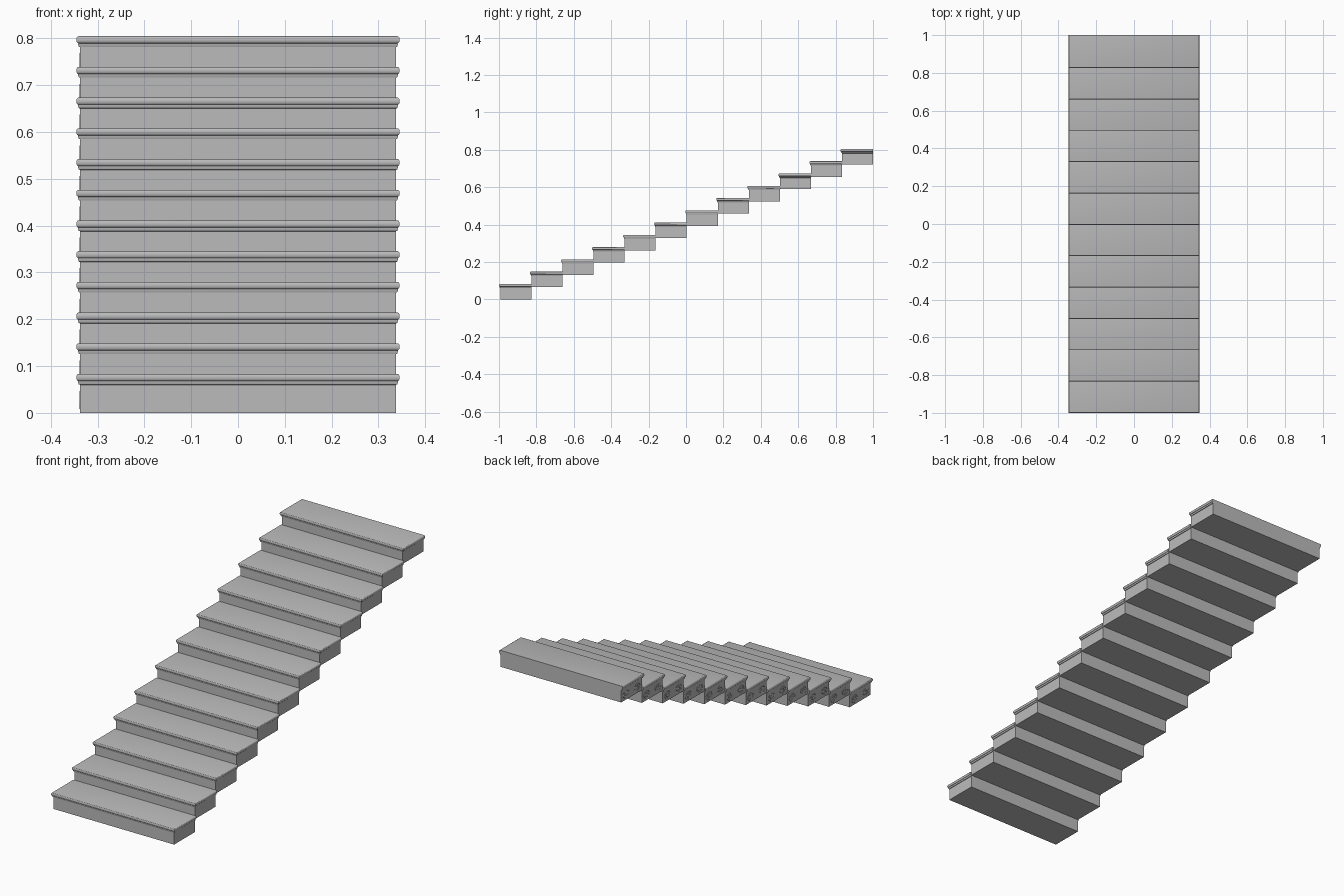
import bpy, bmesh, math

cube = bpy.data.objects.get("Cube")
if cube:
    bpy.data.objects.remove(cube, do_unlink=True)

STEPS = 12
GOING = 0.166      # depth of one step body
RISE = 0.0656      # height gained per step
HALF_W = 0.3375    # half width of a step body
FRONT = -0.992     # front face of the lowest body

# Stone material
stone = bpy.data.materials.new("grey stone")
stone.use_nodes = True
colour = (0.5, 0.5, 0.5, 1)
stone.diffuse_color = colour
stone.node_tree.nodes["Principled BSDF"].inputs["Base Color"].default_value = colour

# Edge profile of a step: (overhang, height), body then cove then rounded nosing
profile = [(0, 0), (0, 0.060), (0.0025, 0.0605), (0.0045, 0.066), (0.0045, 0.068)]
nose_z, nose_r = 0.0755, 0.0075
for i in range(9):
    a = -math.pi / 2 + math.pi * i / 8
    profile.append((0.0035 + 0.0045 * math.cos(a), nose_z + nose_r * math.sin(a)))


def step_mesh():
    """Sweep the profile around the front and both ends; the back stays flush."""
    bm = bmesh.new()
    rings = []
    for over, z in profile:
        w = HALF_W + over
        rings.append([bm.verts.new(p) for p in (
            (-w, -over, z), (w, -over, z), (w, GOING, z), (-w, GOING, z))])
    for low, high in zip(rings, rings[1:]):
        for k in range(4):
            n = (k + 1) % 4
            bm.faces.new((low[k], low[n], high[n], high[k]))
    bm.faces.new(rings[0][::-1])
    bm.faces.new(rings[-1])
    bmesh.ops.recalc_face_normals(bm, faces=bm.faces)
    mesh = bpy.data.meshes.new("step")
    bm.to_mesh(mesh)
    bm.free()
    mesh.materials.append(stone)
    return mesh


def scroll_curve():
    """Shallow pair of mirrored scrolls for the right end of a step."""
    curve = bpy.data.curves.new("end_scroll", 'CURVE')
    curve.dimensions = '3D'
    curve.bevel_depth = 0.0014
    curve.bevel_resolution = 0
    for side in (-1, 1):
        spline = curve.splines.new('POLY')
        count = 24
        spline.points.add(count - 1)
        for i, point in enumerate(spline.points):
            t = i / (count - 1)
            r = 0.004 + 0.017 * t
            a = 3.5 * math.pi * t
            y = GOING / 2 + side * (0.042 - 1.4 * r * math.cos(a))
            point.co = (0, y, 0.030 + r * math.sin(a), 1)
    curve.materials.append(stone)
    return curve


def add(name, data, location):
    obj = bpy.data.objects.new(name, data)
    obj.location = location
    bpy.context.collection.objects.link(obj)
    return obj


# Flight of steps, each with its scroll ornament
step, scroll = step_mesh(), scroll_curve()
for i in range(STEPS):
    y, z = FRONT + i * GOING, i * RISE
    obj = add(f"step_{i + 1}", step, (0, y, z))
    add(f"end_scroll_{i + 1}", scroll, (-HALF_W, y, z))

# Smooth the nosing while keeping the corners sharp
bpy.ops.object.select_all(action='DESELECT')
obj.select_set(True)
bpy.context.view_layer.objects.active = obj
bpy.ops.object.shade_smooth_by_angle(angle=math.radians(35))
